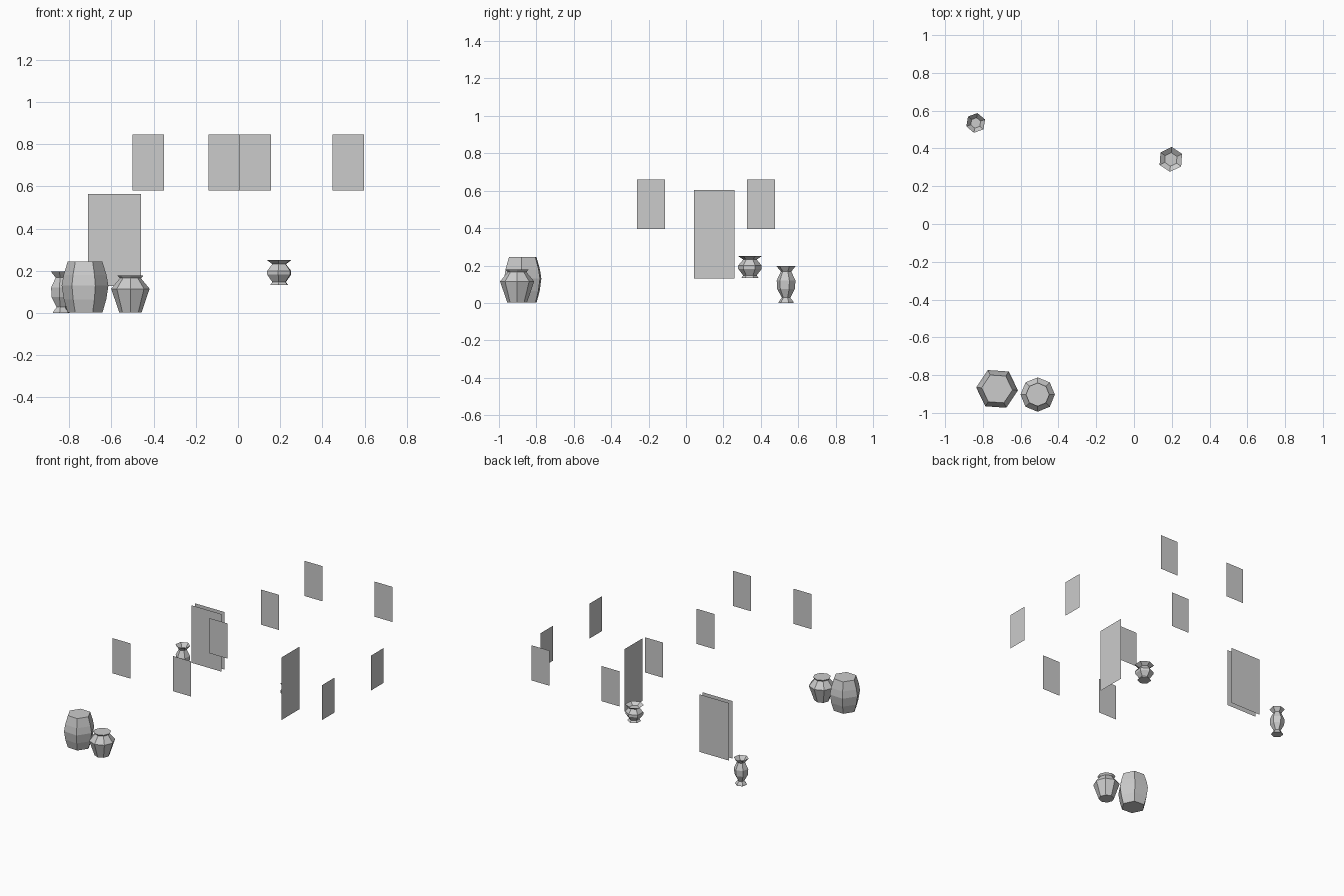
import bpy, bmesh
from math import radians, cos, sin, tau

if "Cube" in bpy.data.objects:
    bpy.data.objects.remove(bpy.data.objects["Cube"])


def make_object(name, bm):
    mesh = bpy.data.meshes.new(name)
    bm.to_mesh(mesh)
    bm.free()
    obj = bpy.data.objects.new(name, mesh)
    bpy.context.collection.objects.link(obj)


def panel(name, axis, start, width, depth, z0, z1):
    """Upright single-face panel running along x or y at a given depth."""
    bm = bmesh.new()
    corners = [(start, z0), (start + width, z0), (start + width, z1), (start, z1)]
    if axis == "x":
        pts = [(a, depth, z) for a, z in corners]
    else:
        pts = [(depth, a, z) for a, z in corners]
    bm.faces.new([bm.verts.new(p) for p in pts])
    make_object(name, bm)


def pot(name, x, y, sides, turn, profile, cap):
    """Faceted lathe; base is closed, and ring number cap is closed too."""
    bm = bmesh.new()
    rings = []
    for r, z in profile:
        angles = [radians(turn) + tau * i / sides for i in range(sides)]
        rings.append([bm.verts.new((x + r * cos(a), y + r * sin(a), z)) for a in angles])
    for low, high in zip(rings, rings[1:]):
        for i in range(sides):
            j = (i + 1) % sides
            bm.faces.new((low[i], low[j], high[j], high[i]))
    bm.faces.new(rings[0][::-1])
    bm.faces.new(rings[cap])
    make_object(name, bm)


# High window panes: left edge and depth
panes = [(-0.50, -0.79), (0.006, -0.79), (-0.141, -0.14),
         (-0.118, 0.445), (-0.141, 1.0), (0.447, 1.0)]
for i, (x, y) in enumerate(panes):
    panel(f"window_pane_{i + 1}", "x", x, 0.15, y, 0.58, 0.847)

# Side wall window panes
for i, y in enumerate((-0.262, 0.325)):
    panel(f"side_pane_{i + 1}", "y", y, 0.15, 0.89, 0.395, 0.66)

# Double door panel and single cross panel
for i, y in enumerate((0.456, 0.496)):
    panel(f"door_panel_{i + 1}", "x", -0.71, 0.25, y, 0.128, 0.565)
panel("cross_panel", "y", 0.043, 0.215, 0.335, 0.13, 0.605)

# Floor pots
pot("barrel_pot", -0.725, -0.873, 6, -4,
    [(0.083, 0.003), (0.101, 0.065), (0.111, 0.13), (0.102, 0.18), (0.082, 0.245)], -1)
pot("round_jar", -0.51, -0.903, 8, 0,
    [(0.053, 0.003), (0.091, 0.115), (0.05, 0.165), (0.062, 0.178)], -1)

# Flared vases, closed at the neck
pot("tall_vase", -0.838, 0.535, 6, 20,
    [(0.042, 0.0), (0.038, 0.009), (0.023, 0.028), (0.048, 0.075),
     (0.051, 0.12), (0.028, 0.168), (0.053, 0.198)], -2)
pot("short_vase", 0.195, 0.342, 6, 26,
    [(0.048, 0.132), (0.036, 0.147), (0.063, 0.182),
     (0.063, 0.2), (0.036, 0.232), (0.066, 0.252)], -2)
